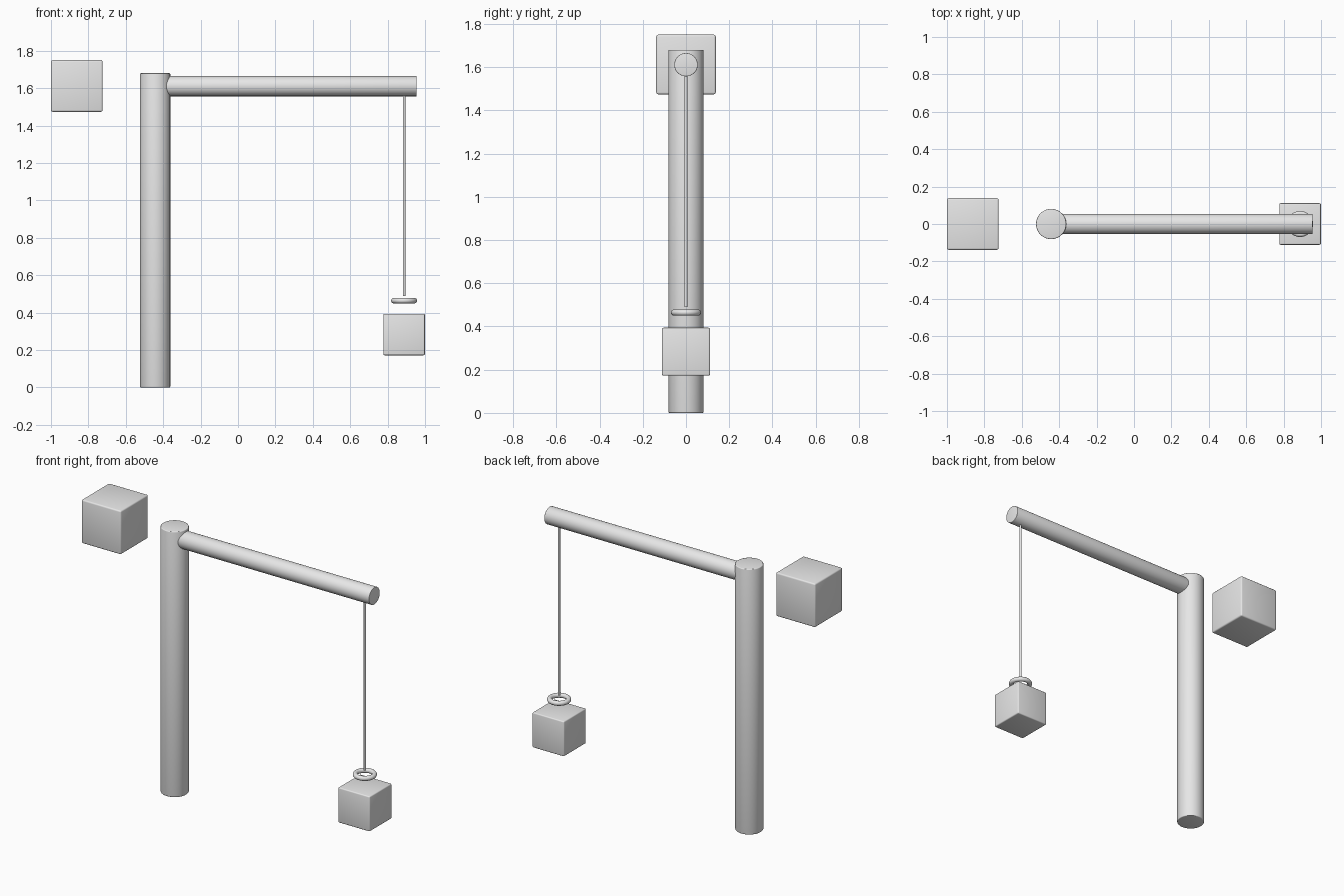
import bpy
import math

default = bpy.data.objects.get("Cube")
if default:
    bpy.data.objects.remove(default, do_unlink=True)

# Single plain grey finish
grey = bpy.data.materials.new("light_grey")
grey.use_nodes = True
grey.diffuse_color = (0.8, 0.8, 0.8, 1)
grey.node_tree.nodes["Principled BSDF"].inputs["Base Color"].default_value = (0.8, 0.8, 0.8, 1)

MAST_X, BEAM_Z, HOOK_X = -0.443, 1.611, 0.888
MAST_TOP, BEAM_END = 1.68, 0.955


def finish(name, bevel=0.0):
    """Name the active object, colour it, round its edges and smooth it."""
    obj = bpy.context.object
    obj.name = name
    obj.data.materials.append(grey)
    bpy.ops.object.transform_apply(location=False, rotation=True, scale=True)
    if bevel:
        mod = obj.modifiers.new("rounded_edges", 'BEVEL')
        mod.width = bevel
        mod.segments = 3
        mod.limit_method = 'ANGLE'
        mod.angle_limit = math.radians(40)
        bpy.ops.object.modifier_apply(modifier=mod.name)
    bpy.ops.object.shade_smooth_by_angle(angle=math.radians(35))
    return obj


def rod(name, radius, length, center, tilt=0.0, sides=48, bevel=0.0):
    bpy.ops.mesh.primitive_cylinder_add(vertices=sides, radius=radius, depth=length,
                                        location=center, rotation=(0, tilt, 0))
    return finish(name, bevel)


def block(name, size, center, bevel):
    bpy.ops.mesh.primitive_cube_add(size=size, location=center)
    return finish(name, bevel)


# Upright mast and horizontal beam
rod("mast", 0.081, MAST_TOP, (MAST_X, 0, MAST_TOP / 2), bevel=0.005)
rod("beam", 0.054, BEAM_END - MAST_X, ((BEAM_END + MAST_X) / 2, 0, BEAM_Z),
    tilt=math.pi / 2, bevel=0.002)

# Hanging cable
cable_bottom = 0.49
rod("cable", 0.007, BEAM_Z - cable_bottom, (HOOK_X, 0, (BEAM_Z + cable_bottom) / 2), sides=24)

# Ring below the cable
bpy.ops.mesh.primitive_torus_add(major_radius=0.055, minor_radius=0.0145, major_segments=48,
                                 minor_segments=16, location=(HOOK_X, 0, 0.464))
finish("hook_ring")

# Suspended load and counterweight
block("load", 0.222, (HOOK_X, 0, 0.283), 0.007)
block("counterweight", 0.276, (-0.862, 0, 1.612), 0.009)
